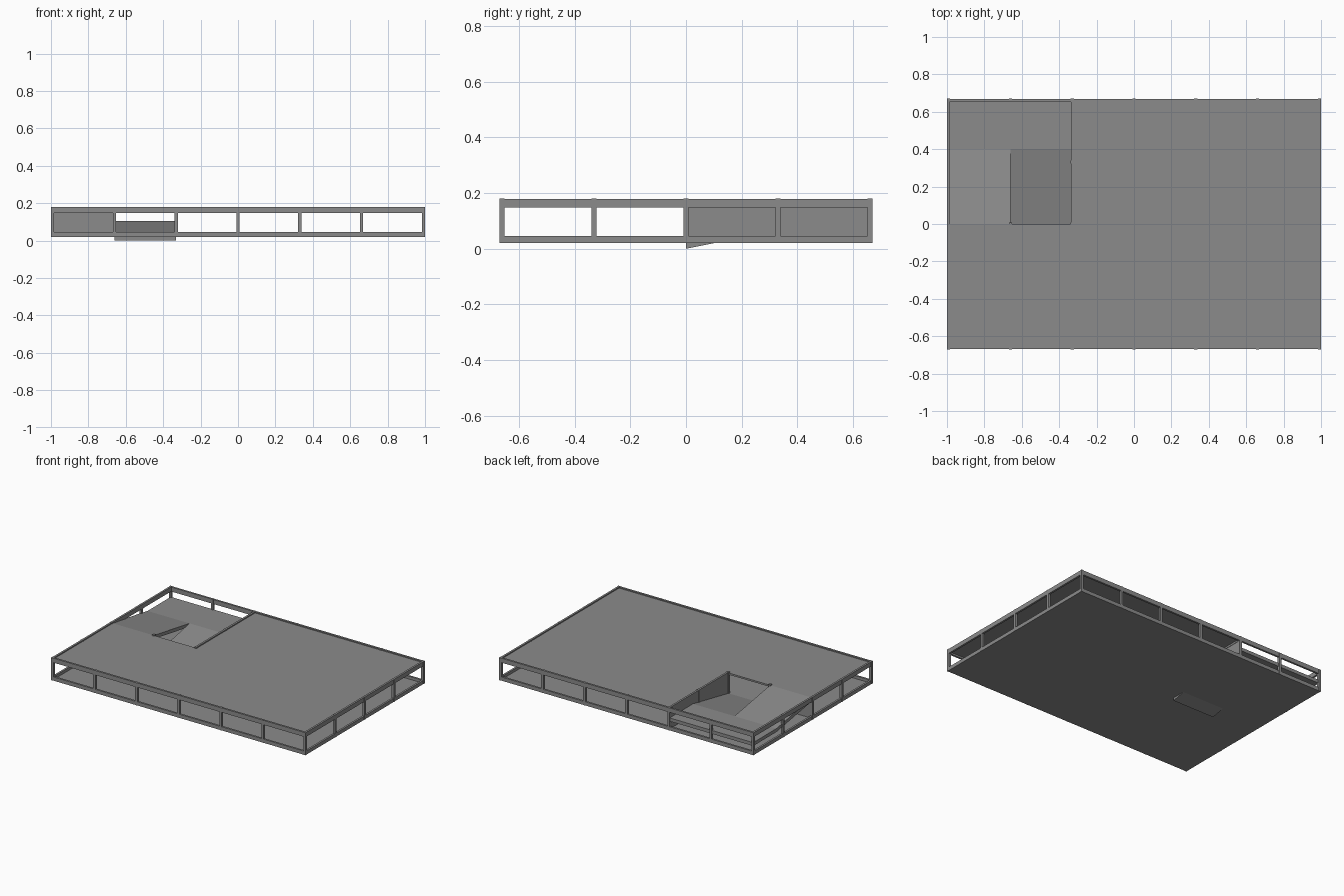
import bpy

cube = bpy.data.objects.get("Cube")
if cube:
    bpy.data.objects.remove(cube, do_unlink=True)

grey = bpy.data.materials.new("concrete_grey")
grey.use_nodes = True
GREY = (0.26, 0.26, 0.26, 1)
grey.diffuse_color = GREY
grey.node_tree.nodes["Principled BSDF"].inputs["Base Color"].default_value = GREY

X, Y, BAY = 0.9915, 0.6615, 0.3305   # column grid
P = 0.017                            # column width
BASE, TOP = 0.02, 0.18
DECK, LANDING = 0.172, 0.105
WELL_X, MID_X, TURN_Y = -BAY, -2 * BAY, 0.4


def solid(name, x, y, low, high):
    """Block spanning x and y; low/high give z at the front and back edges."""
    verts = [(x[i], y[j], z[j]) for z in (low, high) for j in (0, 1) for i in (0, 1)]
    faces = [(0, 2, 3, 1), (4, 5, 7, 6), (0, 1, 5, 4),
             (2, 6, 7, 3), (0, 4, 6, 2), (1, 3, 7, 5)]
    mesh = bpy.data.meshes.new(name)
    mesh.from_pydata(verts, [], faces)
    mesh.materials.append(grey)
    obj = bpy.data.objects.new(name, mesh)
    bpy.context.collection.objects.link(obj)
    return obj


def block(name, x, y, z):
    return solid(name, x, y, (z[0], z[0]), (z[1], z[1]))


def around(c, w=P):
    return (c - w / 2, c + w / 2)


# Columns around the perimeter and the stairwell
for i in range(-3, 4):
    for j in range(-2, 3):
        edge = abs(i) == 3 or abs(j) == 2
        if edge or (i, j) in [(-1, 1), (-1, 0), (-2, 0)]:
            block("column", around(i * BAY), around(j * Y / 2), (BASE, TOP))

# Upper and lower perimeter beams
B = 0.014
for label, z in (("lower", (BASE, 0.046)), ("upper", (0.148, TOP - 0.0005))):
    for s in (-1, 1):
        block(label + "_long_beam", (-X, X), around(s * Y, B), z)
        block(label + "_side_beam", around(s * X, B), (-Y, Y), z)
block("stairwell_beam", around(WELL_X, B), (0, Y), (0.148, TOP - 0.0005))

# Floor and the upper deck around the opening
block("floor", (-X, X), (-Y, Y), (BASE, 0.026))
block("deck_front", (-X, X), (-Y, 0), (0.160, DECK))
block("deck_back", (WELL_X, X), (0, Y), (0.160, DECK))

# Walls enclosing the ramps
block("side_wall", around(WELL_X, 0.008), (0, Y), (BASE, 0.17))
block("end_wall", (-X, MID_X), around(0, 0.006), (BASE, 0.17))

# Ramps and the turning landing
T = 0.024
solid("upper_ramp", (-X, MID_X), (0, TURN_Y),
      (DECK - T, LANDING - T), (DECK, LANDING))
solid("lower_ramp", (MID_X, WELL_X), (0, TURN_Y),
      (0, LANDING - T), (0.027, LANDING))
block("landing", (-X, WELL_X), (TURN_Y, Y), (LANDING - T, LANDING))
